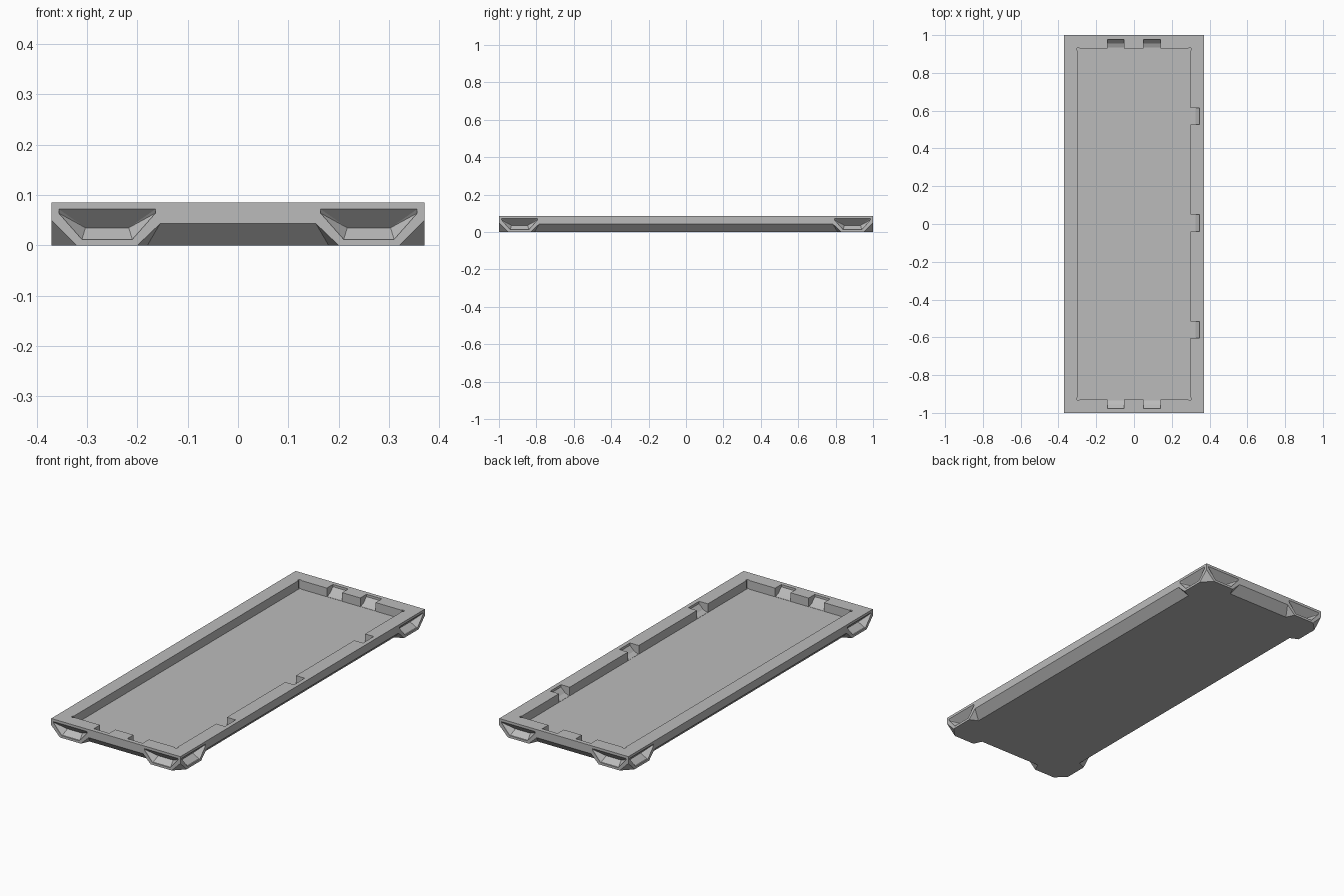
import bpy
import bmesh
from mathutils import Vector

if "Cube" in bpy.data.objects:
    bpy.data.objects.remove(bpy.data.objects["Cube"], do_unlink=True)

HALF_X, HALF_Y, HEIGHT = 0.37, 1.0, 0.085
FLOOR = 0.04
WALL = 0.072

grey = bpy.data.materials.new("plain grey")
grey.use_nodes = True
grey.diffuse_color = (0.5, 0.5, 0.5, 1)
grey.node_tree.nodes["Principled BSDF"].inputs["Base Color"].default_value = grey.diffuse_color


def add_hull(bm, points):
    """Convex solid around the given points."""
    part = bmesh.new()
    for p in points:
        part.verts.new(p)
    out = bmesh.ops.convex_hull(part, input=part.verts[:])
    loose = [g for g in out["geom_interior"] + out["geom_unused"] if isinstance(g, bmesh.types.BMVert)]
    bmesh.ops.delete(part, geom=list(set(loose)), context="VERTS")
    bmesh.ops.dissolve_limit(part, angle_limit=0.005, verts=part.verts[:], edges=part.edges[:])
    bmesh.ops.recalc_face_normals(part, faces=part.faces[:])
    temp = bpy.data.meshes.new("temp")
    part.to_mesh(temp)
    part.free()
    bm.from_mesh(temp)
    bpy.data.meshes.remove(temp)


def add_box(bm, low, high):
    add_hull(bm, [(x, y, z) for x in (low[0], high[0]) for y in (low[1], high[1]) for z in (low[2], high[2])])


def make_object(name, bm):
    mesh = bpy.data.meshes.new(name)
    bm.to_mesh(mesh)
    bm.free()
    mesh.materials.append(grey)
    obj = bpy.data.objects.new(name, mesh)
    bpy.context.scene.collection.objects.link(obj)
    return obj


def cut(target, name, bm):
    cutter = make_object(name, bm)
    cutter.hide_render = True
    mod = target.modifiers.new(name, "BOOLEAN")
    mod.operation, mod.solver, mod.object = "DIFFERENCE", "EXACT", cutter
    bpy.context.view_layer.objects.active = target
    bpy.ops.object.modifier_apply(modifier=mod.name)
    bpy.data.objects.remove(cutter, do_unlink=True)


def on_end(sign):
    """Along-edge, inward depth, height -> world, for the front and back."""
    return lambda p: Vector((p[0], sign * (HALF_Y - p[1]), p[2]))


def on_side(sign):
    return lambda p: Vector((sign * (HALF_X - p[1]), p[0], p[2]))


SIDES = [(on_end(s), HALF_X) for s in (-1, 1)] + [(on_side(s), HALF_Y) for s in (-1, 1)]

# Solid block
bm = bmesh.new()
add_box(bm, (-HALF_X, -HALF_Y, 0), (HALF_X, HALF_Y, HEIGHT))
tray = make_object("tray", bm)

# Undercut between the feet, and bevelled bottom corners
bm = bmesh.new()
for place, half in SIDES:
    points = []
    for s in (-1, 1):
        top = Vector((s * (half - 0.215), 0, 0.043))
        inner = Vector((s * (half - 0.19), 0.043, 0))
        outer = Vector((s * (half - 0.17), 0, 0))
        low_in, low_out = top.lerp(inner, 1.2), top.lerp(outer, 1.2)
        reach = (outer - inner) * 0.3
        points += [top, top + reach, low_in, low_out + reach]
    add_hull(bm, [place(p) for p in points])
for sx in (-1, 1):
    for sy in (-1, 1):
        corner = [(0.1, -0.02, -0.03), (-0.02, 0.1, -0.03), (-0.02, -0.02, 0.09), (-0.02, -0.02, -0.03)]
        add_hull(bm, [(sx * (HALF_X - a), sy * (HALF_Y - b), z) for a, b, z in corner])
cut(tray, "undercuts", bm)

# Recessed pocket on both outer faces of each foot
bm = bmesh.new()
for place, half in SIDES:
    for end in (-1, 1):
        middle = end * (half - 0.11)
        points = []
        for s in (-1, 1):
            for depth in (-0.01, 0):
                points.append((middle + s * 0.096, depth, 0.072))
            for depth in (-0.01, 0.006):
                points += [(middle + s * 0.096, depth, 0.064),
                           (middle + s * 0.05, depth, 0.012)]
            points.append((middle + s * 0.043, 0.037, 0.035))
        add_hull(bm, [place(p) for p in points])
cut(tray, "foot_pockets", bm)

# Main cavity
bm = bmesh.new()
cx, cy = HALF_X - WALL, HALF_Y - WALL
add_box(bm, (-cx, -cy, FLOOR), (cx, cy, 0.12))
cut(tray, "cavity", bm)

# Small corner reliefs
bm = bmesh.new()
r = 0.007
for sx in (-1, 1):
    for sy in (-1, 1):
        x, y = sx * (cx - 0.002), sy * (cy - 0.002)
        add_box(bm, (x - r, y - r, FLOOR + 0.0005), (x + r, y + r, 0.12))
cut(tray, "corner_reliefs", bm)

# Latch slots: two on each short edge, three on the left edge
bm = bmesh.new()
slots = [(on_end(s), x) for s in (-1, 1) for x in (-0.097, 0.095)]
slots += [(on_side(1), y) for y in (-0.56, 0.005, 0.57)]
profile = [(0.085, 0.12), (0.022, 0.12), (0.022, 0.073), (0.045, 0.049), (0.065, 0.041), (0.085, 0.041)]
for place, centre in slots:
    add_hull(bm, [place((centre + s * 0.044, d, z)) for s in (-1, 1) for d, z in profile])
cut(tray, "latch_slots", bm)
